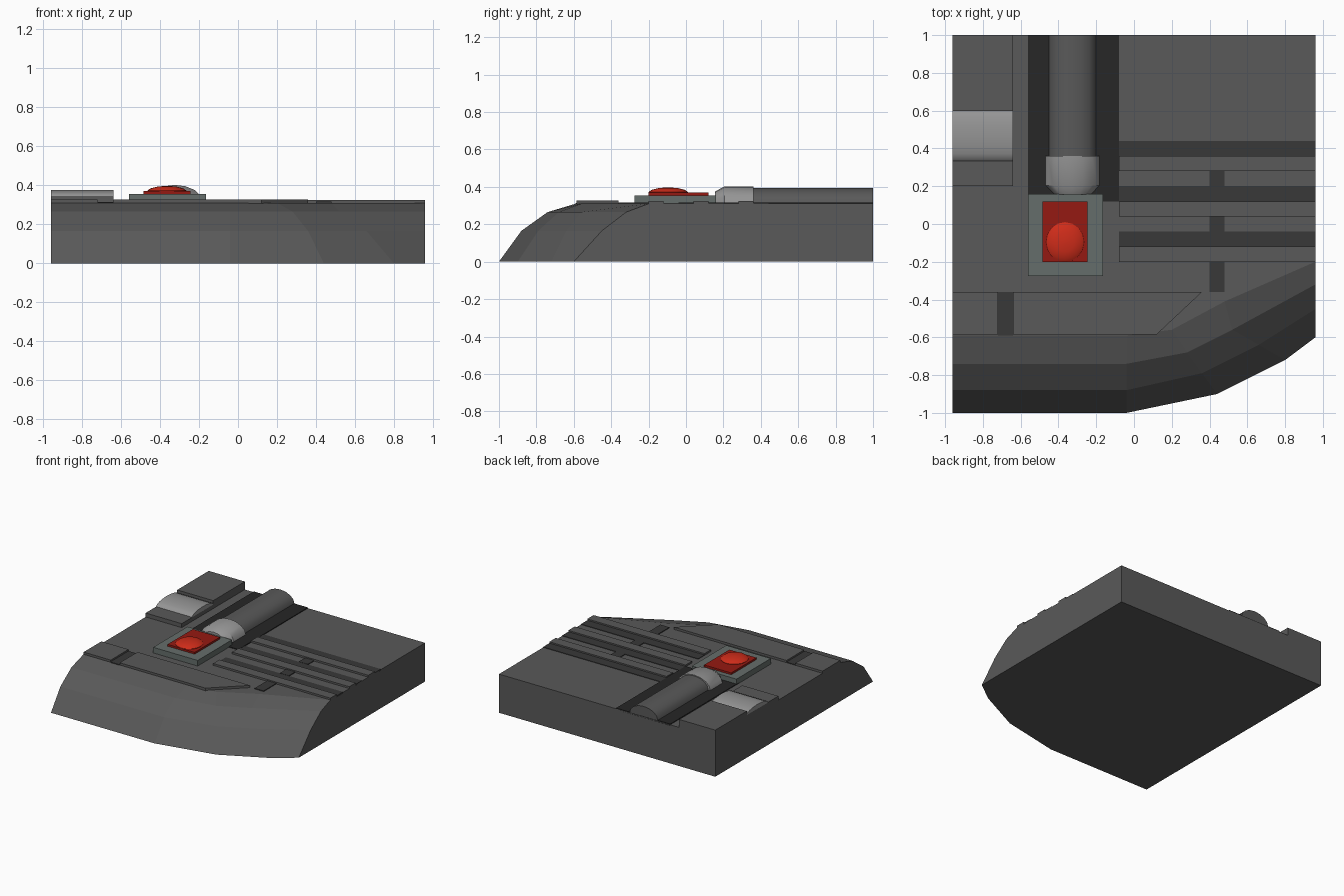
import bpy, bmesh, math

if "Cube" in bpy.data.objects:
    bpy.data.objects.remove(bpy.data.objects["Cube"])


def material(name, r, g, b):
    m = bpy.data.materials.new(name)
    m.diffuse_color = (r, g, b, 1)
    m.use_nodes = True
    m.node_tree.nodes["Principled BSDF"].inputs["Base Color"].default_value = m.diffuse_color
    return m


HULL = material("hull_grey", 0.10, 0.10, 0.10)
DARK = material("dark_grey", 0.02, 0.02, 0.02)
SLOT = material("slot_grey", 0.04, 0.04, 0.04)
PALE = material("pale_grey", 0.30, 0.30, 0.30)
MOUNT = material("mount_grey", 0.13, 0.155, 0.145)
RED_DARK = material("dark_red", 0.30, 0.01, 0.006)
RED = material("bright_red", 0.62, 0.025, 0.01)


def loft(name, rings, mat, smooth=None):
    """Join equal-length vertex rings and cap both ends."""
    bm = bmesh.new()
    vs = [[bm.verts.new(p) for p in ring] for ring in rings]
    n = len(vs[0])
    for a, b in zip(vs, vs[1:]):
        for i in range(n):
            j = (i + 1) % n
            bm.faces.new((a[i], a[j], b[j], b[i]))
    bm.faces.new(vs[0][::-1])
    bm.faces.new(vs[-1])
    bmesh.ops.recalc_face_normals(bm, faces=bm.faces[:])
    me = bpy.data.meshes.new(name)
    bm.to_mesh(me)
    bm.free()
    ob = bpy.data.objects.new(name, me)
    bpy.context.collection.objects.link(ob)
    me.materials.append(mat)
    if smooth:
        bpy.ops.object.select_all(action='DESELECT')
        ob.select_set(True)
        bpy.context.view_layer.objects.active = ob
        bpy.ops.object.shade_smooth_by_angle(angle=math.radians(smooth))
    return ob


def prism(name, outline, z0, z1, mat):
    return loft(name, [[(x, y, z) for x, y in outline] for z in (z0, z1)], mat)


def block(name, x0, x1, y0, y1, z0, z1, mat):
    return prism(name, [(x0, y0), (x1, y0), (x1, y1), (x0, y1)], z0, z1, mat)


def arch(name, sections, centre, base, mat, along_x=False, n=8):
    """Half-round bar; sections are (position, half width, height)."""
    rings = []
    for t, w, h in sections:
        ring = []
        for i in range(n + 1):
            a = math.pi * i / n
            c, z = centre + w * math.cos(a), base + h * math.sin(a)
            ring.append((t, c, z) if along_x else (c, t, z))
        rings.append(ring)
    return loft(name, rings, mat, 35)


# Hull slab with a stepped rounded front and swept front corner
TOP = 0.31
levels = [
    (0.0, [(-0.96, -1), (-0.04, -1), (0.44, -0.90), (0.80, -0.72), (0.96, -0.60)]),
    (0.165, [(-0.96, -0.88), (-0.04, -0.88), (0.36, -0.79), (0.66, -0.64), (0.96, -0.45)]),
    (0.265, [(-0.96, -0.74), (-0.04, -0.74), (0.28, -0.68), (0.52, -0.56), (0.96, -0.32)]),
    (TOP, [(-0.96, -0.59), (-0.04, -0.59), (0.20, -0.56), (0.48, -0.41), (0.96, -0.20)]),
]
loft("hull", [[(x, y, z) for x, y in pts + [(0.96, 1), (-0.96, 1)]]
              for z, pts in levels], HULL)

# Front panel in two pieces with a dark gap between
block("front_panel_left", -0.96, -0.72, -0.585, -0.36, 0.30, 0.328, HULL)
prism("front_panel_right", [(-0.64, -0.585), (0.12, -0.585), (0.36, -0.36), (-0.64, -0.36)],
      0.30, 0.328, HULL)
block("front_panel_gap", -0.72, -0.64, -0.59, -0.36, 0.30, 0.315, SLOT)

# Ribs on the right, each with a dark slot behind and a short link in front
for i, y in enumerate((-0.20, 0.04, 0.28)):
    block(f"rib_{i}", -0.08, 0.96, y, y + 0.08, 0.30, 0.325, HULL)
    block(f"rib_slot_{i}", -0.08, 0.96, y + 0.08, y + 0.16, 0.30, 0.314, SLOT)
    block(f"rib_link_{i}", 0.40, 0.48, y - (0.16 if i == 0 else 0.08), y, 0.30, 0.316, SLOT)

# Dark channel with the pipe and its end cap
block("pipe_channel", -0.56, -0.08, 0.12, 1.0, 0.30, 0.316, DARK)
arch("pipe", [(0.34, 0.125, 0.08), (1.0, 0.125, 0.08)], -0.325, 0.315, HULL)
arch("pipe_cap", [(0.155, 0.095, 0.06), (0.205, 0.143, 0.087), (0.36, 0.143, 0.087)],
     -0.325, 0.315, PALE)

# Stepped block and rounded bar on the left
block("left_step", -0.96, -0.64, 0.20, 0.61, 0.30, 0.342, HULL)
block("left_block", -0.96, -0.64, 0.60, 1.0, 0.30, 0.374, HULL)
arch("left_bar", [(-0.96, 0.137, 0.037), (-0.64, 0.137, 0.037)], 0.468, 0.34, PALE, True)

# Button mount, red plate and domed red button
block("button_mount", -0.56, -0.165, -0.275, 0.16, 0.30, 0.355, MOUNT)
block("button_plate", -0.485, -0.245, -0.20, 0.12, 0.35, 0.37, RED_DARK)
dome = []
for k, z in ((1.0, 0.365), (1.0, 0.373), (0.85, 0.384), (0.5, 0.393), (0.12, 0.397)):
    dome.append([(-0.365 + 0.10 * k * math.cos(a), -0.095 + 0.105 * k * math.sin(a), z)
                 for a in (math.tau * i / 16 for i in range(16))])
loft("button", dome, RED, 40)
